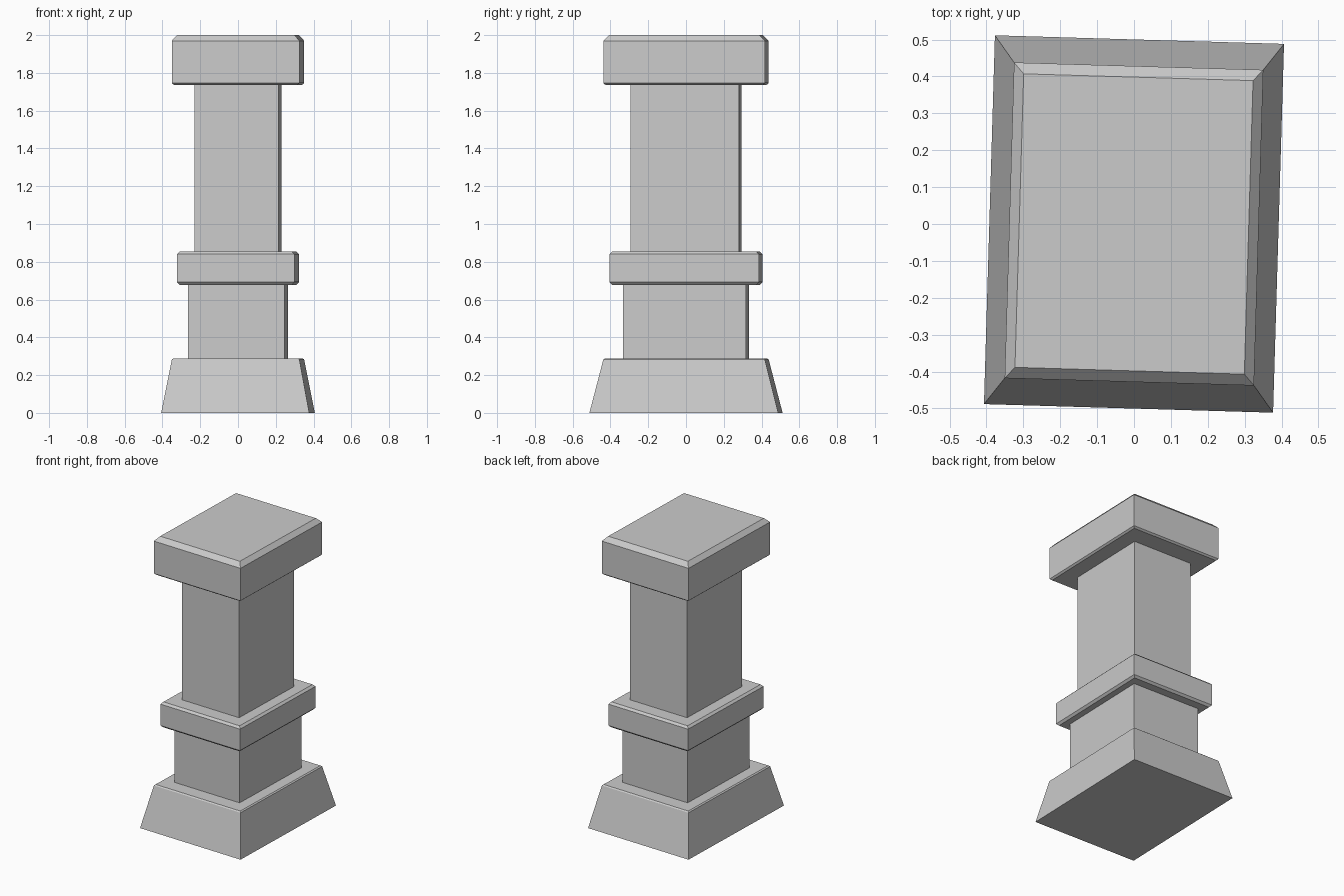
import bpy, bmesh, math

if "Cube" in bpy.data.objects:
    bpy.data.objects.remove(bpy.data.objects["Cube"])

# Rectangular cross-sections from bottom to top: (half width, half depth, z)
PROFILE = [
    (0.392, 0.500, 0.000), (0.338, 0.428, 0.282),   # flared plinth
    (0.330, 0.420, 0.289), (0.255, 0.325, 0.289),   # plinth ledge
    (0.255, 0.325, 0.678),                          # lower shaft
    (0.297, 0.382, 0.678), (0.311, 0.396, 0.692),   # collar underside
    (0.311, 0.396, 0.840), (0.297, 0.382, 0.854),   # collar side and bevel
    (0.223, 0.288, 0.854), (0.223, 0.288, 1.736),   # upper shaft
    (0.326, 0.416, 1.736), (0.338, 0.428, 1.746),   # cap underside
    (0.338, 0.428, 1.970), (0.311, 0.398, 2.000),   # cap side and bevel
]


def stack_rectangles(name, profile):
    bm = bmesh.new()
    rings = [[bm.verts.new((sx * hx, sy * hy, z))
              for sx, sy in ((-1, -1), (1, -1), (1, 1), (-1, 1))]
             for hx, hy, z in profile]
    for low, high in zip(rings, rings[1:]):
        for i in range(4):
            j = (i + 1) % 4
            bm.faces.new((low[i], low[j], high[j], high[i]))
    bm.faces.new(rings[0][::-1])
    bm.faces.new(rings[-1])
    bmesh.ops.recalc_face_normals(bm, faces=bm.faces)
    mesh = bpy.data.meshes.new(name)
    bm.to_mesh(mesh)
    bm.free()
    obj = bpy.data.objects.new(name, mesh)
    bpy.context.collection.objects.link(obj)
    return obj


# Whole pillar, turned slightly about its axis
pillar = stack_rectangles("pillar", PROFILE)
pillar.rotation_euler.z = math.radians(-1.7)
